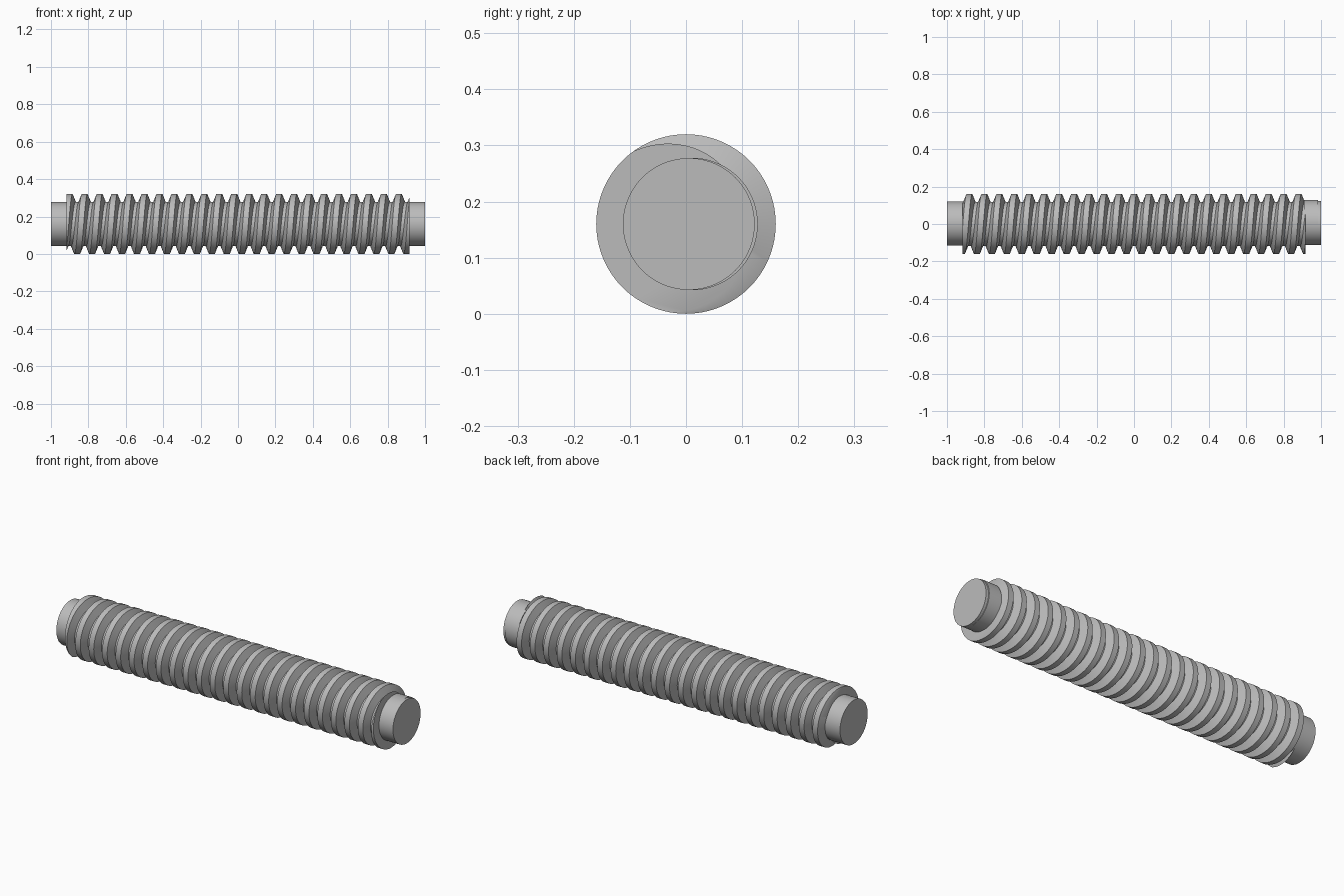
import bpy
import bmesh
import math

cube = bpy.data.objects.get("Cube")
if cube:
    bpy.data.objects.remove(cube, do_unlink=True)

AXIS_Z = 0.16      # height of the rod axis
CREST = 0.16       # outer thread radius
ROOT = 0.118       # radius between the threads
PITCH = 0.08
SEGMENTS = 72
THREAD_END = 0.917

steel = bpy.data.materials.new("steel grey")
steel.use_nodes = True
grey = (0.5, 0.5, 0.5, 1)
steel.diffuse_color = grey
steel.node_tree.nodes["Principled BSDF"].inputs["Base Color"].default_value = grey


def finish(obj):
    obj.data.materials.append(steel)
    bpy.ops.object.select_all(action="DESELECT")
    obj.select_set(True)
    bpy.context.view_layer.objects.active = obj
    bpy.ops.object.shade_smooth_by_angle(angle=math.radians(30))


def rod(name, x0, x1, radius, y):
    bpy.ops.mesh.primitive_cylinder_add(
        vertices=SEGMENTS, radius=radius, depth=x1 - x0,
        location=((x0 + x1) / 2, y, AXIS_Z), rotation=(0, math.pi / 2, 0))
    obj = bpy.context.object
    obj.name = name
    finish(obj)


# Helical thread: a trapezoid swept along the axis, joined turn to turn
profile = [(-0.0315, ROOT), (-0.015, CREST), (0.015, CREST), (0.0315, ROOT)]
turns = 27
bm = bmesh.new()
rows = []
for i in range(turns * SEGMENTS + 1):
    turn = i / SEGMENTS
    angle = math.pi - turn * math.tau       # starts at the front, over the top
    x = -1.08 + turn * PITCH
    rows.append([bm.verts.new((x + dx, r * math.cos(angle), AXIS_Z + r * math.sin(angle)))
                 for dx, r in profile])
for i in range(len(rows) - 1):
    a, b = rows[i], rows[i + 1]
    for j in range(3):
        bm.faces.new((a[j], b[j], b[j + 1], a[j + 1]))
    if i + 1 + SEGMENTS < len(rows):        # root band to the next turn
        c, d = rows[i + SEGMENTS], rows[i + 1 + SEGMENTS]
        bm.faces.new((a[3], b[3], d[0], c[0]))

# Cut both ends square and cap them
for side in (-1, 1):
    cut = bmesh.ops.bisect_plane(
        bm, geom=bm.verts[:] + bm.edges[:] + bm.faces[:], dist=1e-6,
        plane_co=(side * THREAD_END, 0, 0), plane_no=(side, 0, 0), clear_outer=True)
    rim = [e for e in cut["geom_cut"] if isinstance(e, bmesh.types.BMEdge)]
    bmesh.ops.edgeloop_fill(bm, edges=rim)
bmesh.ops.recalc_face_normals(bm, faces=bm.faces[:])
mesh = bpy.data.meshes.new("thread")
bm.to_mesh(mesh)
bm.free()
thread = bpy.data.objects.new("thread", mesh)
bpy.context.collection.objects.link(thread)
finish(thread)

# Plain shaft ends and the slightly offset run-out beside the thread
rod("right_shaft_end", -1.0, -0.91, 0.1175, 0.003)
rod("left_shaft_end", 0.91, 1.0, 0.1175, 0.005)
rod("thread_runout", 0.91, 0.985, 0.118, 0.01)
